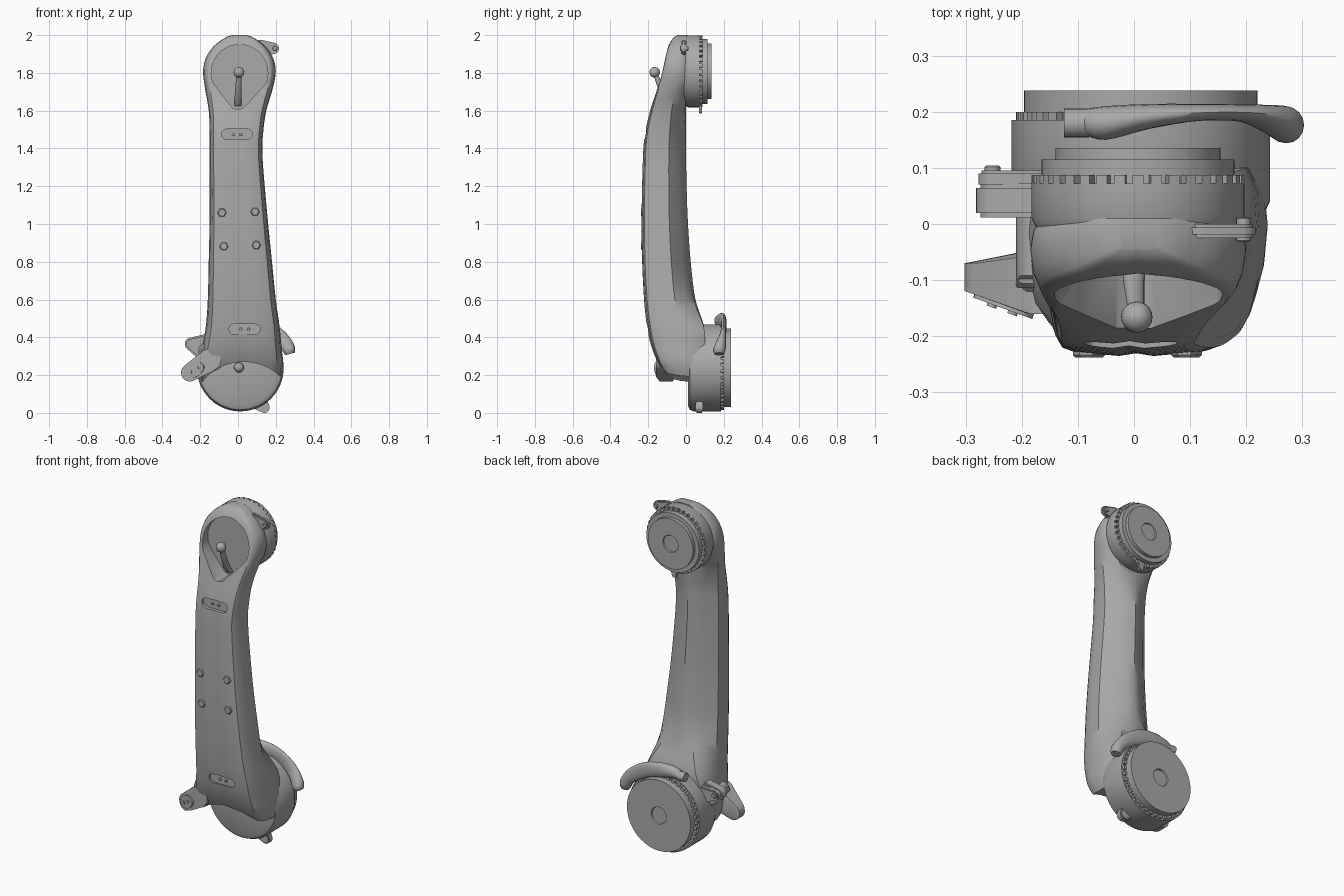
import bpy, bmesh
from math import sin, cos, pi, radians
from mathutils import Vector, Matrix

cube = bpy.data.objects.get("Cube")
if cube:
    bpy.data.objects.remove(cube, do_unlink=True)

grey = bpy.data.materials.new("plain grey")
grey.use_nodes = True
grey.diffuse_color = (0.4, 0.4, 0.4, 1)
for node in grey.node_tree.nodes:
    if node.type == 'BSDF_PRINCIPLED':
        node.inputs["Base Color"].default_value = (0.4, 0.4, 0.4, 1)


def finish(name, bm, angle=35):
    bmesh.ops.recalc_face_normals(bm, faces=bm.faces[:])
    mesh = bpy.data.meshes.new(name)
    bm.to_mesh(mesh)
    bm.free()
    mesh.materials.append(grey)
    obj = bpy.data.objects.new(name, mesh)
    bpy.context.collection.objects.link(obj)
    smooth(obj, angle)
    return obj


def activate(obj):
    bpy.ops.object.select_all(action='DESELECT')
    obj.select_set(True)
    bpy.context.view_layer.objects.active = obj


def smooth(obj, angle):
    activate(obj)
    bpy.ops.object.shade_smooth_by_angle(angle=radians(angle))


def skin(name, rings, angle=35):
    """Closed skin over equal-length rings of points, capped at both ends."""
    bm = bmesh.new()
    rows = [[bm.verts.new(p) for p in ring] for ring in rings]
    n = len(rows[0])
    for a, b in zip(rows, rows[1:]):
        for i in range(n):
            j = (i + 1) % n
            bm.faces.new((a[i], a[j], b[j], b[i]))
    bm.faces.new(rows[0])
    bm.faces.new(rows[-1][::-1])
    return finish(name, bm, angle)


def prism(name, outline, y0, y1):
    return skin(name, [[(x, y, z) for x, z in outline] for y in (y0, y1)])


def lathe(name, cx, cz, profile, n=64):
    """Revolve (radius, y) points around an axis along y; ends lie on the axis."""
    bm = bmesh.new()
    verts = [bm.verts.new((cx + r, y, cz)) for r, y in profile]
    edges = [bm.edges.new(pair) for pair in zip(verts, verts[1:])]
    bmesh.ops.spin(bm, geom=verts + edges, cent=(cx, 0, cz), axis=(0, 1, 0),
                   angle=2 * pi, steps=n, use_merge=True)
    bmesh.ops.remove_doubles(bm, verts=bm.verts[:], dist=1e-5)
    return finish(name, bm, 30)


def stud(name, x, z, r, y0, y1, n=16):
    c = r * 0.2
    return lathe(name, x, z, [(0, y0), (r - c, y0), (r, y0 + c), (r, y1 - c),
                              (r - c, y1), (0, y1)], n)


def disc(x, z, r, y0, y1, n=20):
    return [(x + r * cos(2 * pi * i / n), y, z + r * sin(2 * pi * i / n))
            for i in range(n) for y in (y0, y1)]


def hull(name, points, bevel=0.008):
    bm = bmesh.new()
    for p in points:
        bm.verts.new(p)
    bmesh.ops.convex_hull(bm, input=bm.verts[:])
    loose = [v for v in bm.verts if not v.link_faces]
    bmesh.ops.delete(bm, geom=loose, context='VERTS')
    bmesh.ops.dissolve_limit(bm, angle_limit=0.02, verts=bm.verts[:], edges=bm.edges[:])
    sharp = [e for e in bm.edges if e.calc_face_angle(0) > 0.7]
    bmesh.ops.bevel(bm, geom=sharp, offset=bevel, segments=2, affect='EDGES',
                    clamp_overlap=True)
    return finish(name, bm)


def ball(name, centre, r):
    bm = bmesh.new()
    bmesh.ops.create_uvsphere(bm, u_segments=20, v_segments=12, radius=r,
                              matrix=Matrix.Translation(centre))
    return finish(name, bm, 60)


def teeth(name, cx, cz, r, y0, y1, count):
    bm = bmesh.new()
    for i in range(count):
        m = (Matrix.Translation((cx, (y0 + y1) / 2, cz)) @ Matrix.Rotation(2 * pi * i / count, 4, 'Y')
             @ Matrix.Translation((r, 0, 0)) @ Matrix.Diagonal((0.025, y1 - y0, 0.02, 1)))
        bmesh.ops.create_cube(bm, size=1, matrix=m)
    return finish(name, bm)


def cut(obj, cutter):
    cutter.hide_render = True
    mod = obj.modifiers.new("cut", 'BOOLEAN')
    mod.operation, mod.object = 'DIFFERENCE', cutter
    activate(obj)
    bpy.ops.object.modifier_apply(modifier=mod.name)
    bpy.data.objects.remove(cutter, do_unlink=True)


def spline(rows, steps):
    """Catmull-Rom interpolation through 3D points."""
    rows = [Vector(r) for r in rows]
    pts = [rows[0]] + rows + [rows[-1]]
    out = []
    for a, b, c, d in zip(pts, pts[1:], pts[2:], pts[3:]):
        for k in range(steps):
            t = k / steps
            out.append(b + (c - a) * t / 2 + (a * 2 - b * 5 + c * 4 - d) * t * t / 2
                       + (b * 3 - a - c * 3 + d) * t ** 3 / 2)
    return out + [rows[-1]]


# Arm shell: height, right edge, left edge, front, back
stations = [(2, -.03, .045, -.045, .01), (1.985, -.07, .085, -.067, .01),
            (1.94, -.13, .145, -.095, .01), (1.88, -.17, .185, -.113, .01),
            (1.81, -.185, .2, -.13, .01), (1.72, -.175, .185, -.155, .005),
            (1.6, -.155, .15, -.19, 0), (1.48, -.15, .133, -.217, 0),
            (1.35, -.15, .13, -.228, 0), (1.05, -.15, .155, -.235, .008),
            (.8, -.155, .18, -.232, .025), (.6, -.16, .2, -.222, .05),
            (.46, -.17, .22, -.207, .095), (.35, -.19, .23, -.183, .1),
            (.25, -.21, .237, -.14, .1), (.12, -.175, .2, -.06, .1)]
front_half = [(.2, 0), (.72, .03), (.85, .06), (.91, .13), (.97, .32), (1, .6)]
flat_back = [(.97, .85), (.88, 1)]
ridged_back = [(.6, .82), (.25, .95)]
rings = []
for (z, lo, hi), (z, front, back) in zip(spline([s[:3] for s in stations], 4),
                                         spline([(s[0], *s[3:]) for s in stations], 4)):
    # The back is flat at both joints and rises to a soft spine between them
    ridge = max(0, min(1, (1.75 - z) / .25, (z - .42) / .3))
    half = front_half + [Vector(f).lerp(Vector(r), ridge) for f, r in zip(flat_back, ridged_back)]
    section = [(0, .02)] + half + [(0, 1)] + [(-u, v) for u, v in reversed(half)]
    mid, w = (lo + hi) / 2, (hi - lo) / 2
    rings.append([(mid + u * w, front + v * (back - front), z) for u, v in section])
arm = skin("arm_shell", rings)

# Teardrop pocket in the upper front
drop = [(.008 + .15 * cos(radians(a)), 1.8 + .15 * sin(radians(a))) for a in range(-20, 201, 10)]
drop += [(-.09, 1.69), (-.03, 1.615), (0, 1.605), (.03, 1.615), (.1, 1.69)]
cut(arm, prism("pocket_cutter", drop, -.4, -.08))

# Front slots with small screws
for x, z, y in ((-.005, 1.475, -.2), (.035, .443, -.188)):
    slot = [(x + s * .055 + .028 * cos(radians(a)), z + .028 * sin(radians(a)))
            for s, start in ((1, -90), (-1, 90)) for a in range(start, start + 181, 30)]
    cut(arm, prism("slot_cutter", slot, -.4, y))
    for dx in (-.02, .02):
        stud("slot_screw", x + dx, z, .008, y - .006, y + .01, 12)

# Arched underside above the lower joint
arch = bmesh.new()
lying = Matrix.Translation((.03, 0, -.01)) @ Matrix.Rotation(pi / 2, 4, 'X')
bmesh.ops.create_cone(arch, cap_ends=True, segments=96, radius1=.28, radius2=.28, depth=1, matrix=lying)
cut(arm, finish("arch_cutter", arch))
smooth(arm, 36)

# Four nuts on the front
for x, z in ((-.085, 1.06), (.09, 1.065), (-.075, .882), (.097, .888)):
    stud("front_nut", x, z, .024, -.238, -.2, 6)

# Upper joint
lathe("upper_hub", .007, 1.808, [(0, -.01), (.18, -.01), (.19, .012), (.19, .072), (.172, .072),
      (.172, .115), (.147, .115), (.147, .135), (.05, .135), (.047, .129), (0, .129)])
teeth("upper_teeth", .007, 1.808, .177, .07, .087, 36)
hull("upper_latch", disc(.02, 1.6, .016, .068, .086) + disc(.02, 1.65, .03, .068, .086), .004)
hull("upper_tab", disc(.187, 1.93, .03, -.025, 0) + disc(.12, 1.93, .045, -.025, 0), .006)
stud("upper_tab_screw", .195, 1.93, .013, -.032, .012)

# Lower joint
lathe("lower_hub", .012, .238, [(0, .01), (.2, .01), (.221, .02), (.23, .04), (.23, .185),
      (.208, .185), (.208, .238), (.05, .238), (.047, .23), (0, .23)])
teeth("lower_teeth", .012, .238, .21, .185, .2, 40)
hull("lower_tab", disc(.14, .028, .028, .05, .09) + disc(.1, .07, .05, .05, .09), .006)
ball("lower_knob", (.005, -.005, .24), .026)

# Clamp lever curling over the lower joint: x, y, z, with half thickness in y and outward
path = [(-.09, .182, .478), (-.05, .18, .487), (.03, .192, .486), (.12, .199, .466),
        (.2, .197, .418), (.247, .186, .374), (.27, .177, .335), (.275, .176, .312)]
sizes = [(.022, .02, 0), (.03, .034, 0), (.022, .043, 0), (.015, .043, 0),
         (.016, .041, 0), (.026, .037, 0), (.033, .034, 0), (.026, .026, 0)]
rings = []
for p, s in zip(spline(path, 4), spline(sizes, 4)):
    out = Vector((p.x - .012, 0, p.z - .24)).normalized()
    rings.append([p + out * s.y * cos(2 * pi * i / 16) + Vector((0, s.x * sin(2 * pi * i / 16), 0))
                  for i in range(16)])
skin("clamp_lever", rings, 50)
skin("lever_pivot", [[(x, .18 + .026 * cos(2 * pi * i / 20), .478 + .026 * sin(2 * pi * i / 20))
                      for i in range(20)] for x in (-.125, -.08)])

# Joystick in the pocket
rings = []
for x, y, z, r in ((0, -.075, 1.625, .02), (0, -.105, 1.66, .019), (.003, -.14, 1.74, .016), (.005, -.16, 1.79, .013)):
    rings.append([(x + r * cos(2 * pi * i / 16), y + r * sin(2 * pi * i / 16), z) for i in range(16)])
skin("stick", rings, 50)
ball("stick_ball", (.005, -.166, 1.803), .028)

# Slanted ear on the lower right side, with its oval pad and screws
ear = [(x, max(-.16, -.12 - .36 * (x + .3)) if y < 0 else -.07 + .3 * max(0, x + .23), z)
       for x, y, z in disc(-.255, .213, .047, -1, 1) + disc(-.205, .24, .05, -1, 1)
       + disc(-.15, .28, .06, -1, 1)]
hull("ear", ear, .01)
pad = Matrix.Translation((-.232, -.1445, .226)) @ Matrix.Rotation(radians(-20), 4, 'Z') \
    @ Matrix.Rotation(radians(-27), 4, 'Y') @ Matrix.Rotation(pi / 2, 4, 'X')
bm = bmesh.new()
for x, w, h, d in ((0, .06, .037, .012), (-.022, .009, .009, .022), (.022, .009, .009, .022)):
    bmesh.ops.create_cone(bm, cap_ends=True, segments=24, radius1=1, radius2=1, depth=1,
                          matrix=pad @ Matrix.Translation((x, 0, 0)) @ Matrix.Diagonal((w, h, d, 1)))
finish("ear_pad", bm)

# Rear clevis and the web joining it to the ear
hull("clevis", disc(-.248, .365, .034, .012, .072) + disc(-.15, .34, .08, .012, .072))
hull("clevis_plate", disc(-.25, .37, .027, .065, .095) + disc(-.15, .35, .05, .065, .095), .005)
stud("clevis_screw", -.252, .372, .014, .05, .104)
hull("side_web", disc(-.17, .33, .04, -.1, .06) + disc(-.14, .29, .07, -.12, .08))
